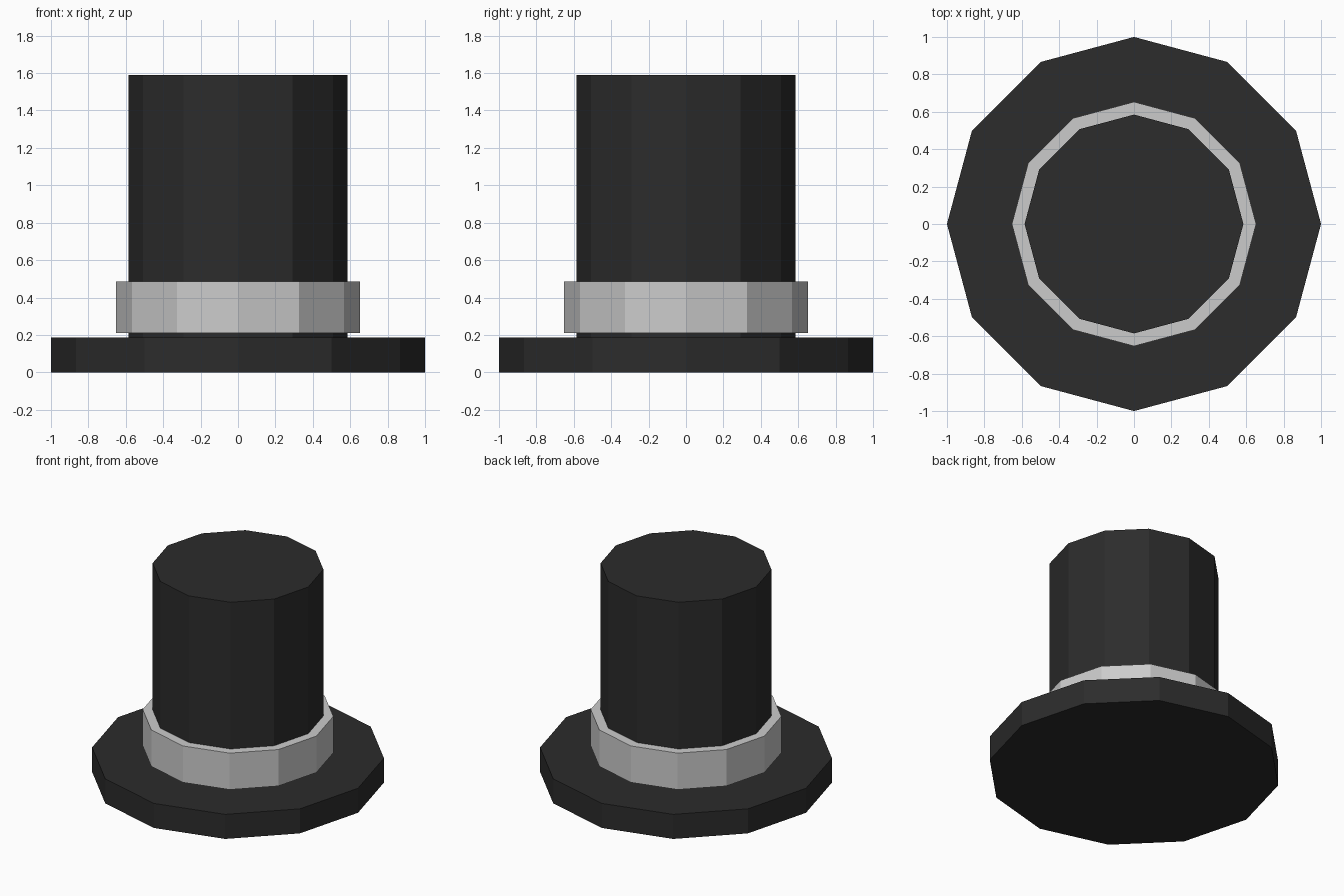
import bpy
import bmesh
from math import cos, sin, tau

if "Cube" in bpy.data.objects:
    bpy.data.objects.remove(bpy.data.objects["Cube"])

SIDES = 12


def lathe(name, profile, color, closed=False):
    """Revolve (radius, z) points into a flat-faced 12-sided solid or ring."""
    bm = bmesh.new()
    rings = [[bm.verts.new((r * cos(tau * i / SIDES), r * sin(tau * i / SIDES), z))
              for i in range(SIDES)] for r, z in profile]
    pairs = list(zip(rings, rings[1:]))
    if closed:
        pairs.append((rings[-1], rings[0]))
    else:
        bm.faces.new(rings[0][::-1])
        bm.faces.new(rings[-1])
    for a, b in pairs:
        for i in range(SIDES):
            j = (i + 1) % SIDES
            bm.faces.new((a[i], a[j], b[j], b[i]))
    bmesh.ops.recalc_face_normals(bm, faces=bm.faces)
    mesh = bpy.data.meshes.new(name)
    bm.to_mesh(mesh)
    bm.free()
    mat = bpy.data.materials.new(name + "_color")
    mat.diffuse_color = (*color, 1)
    mat.use_nodes = True
    mat.node_tree.nodes["Principled BSDF"].inputs["Base Color"].default_value = mat.diffuse_color
    mesh.materials.append(mat)
    obj = bpy.data.objects.new(name, mesh)
    bpy.context.collection.objects.link(obj)
    return obj


# Brim and crown as one stepped body
lathe("hat_body", [(1, 0), (1, 0.185), (0.585, 0.185), (0.585, 1.59)],
      (0.025, 0.025, 0.025))

# Pale band around the crown, floating just above the brim
lathe("hat_band", [(0.585, 0.21), (0.653, 0.21), (0.653, 0.485), (0.585, 0.485)],
      (0.8, 0.8, 0.8), closed=True)
